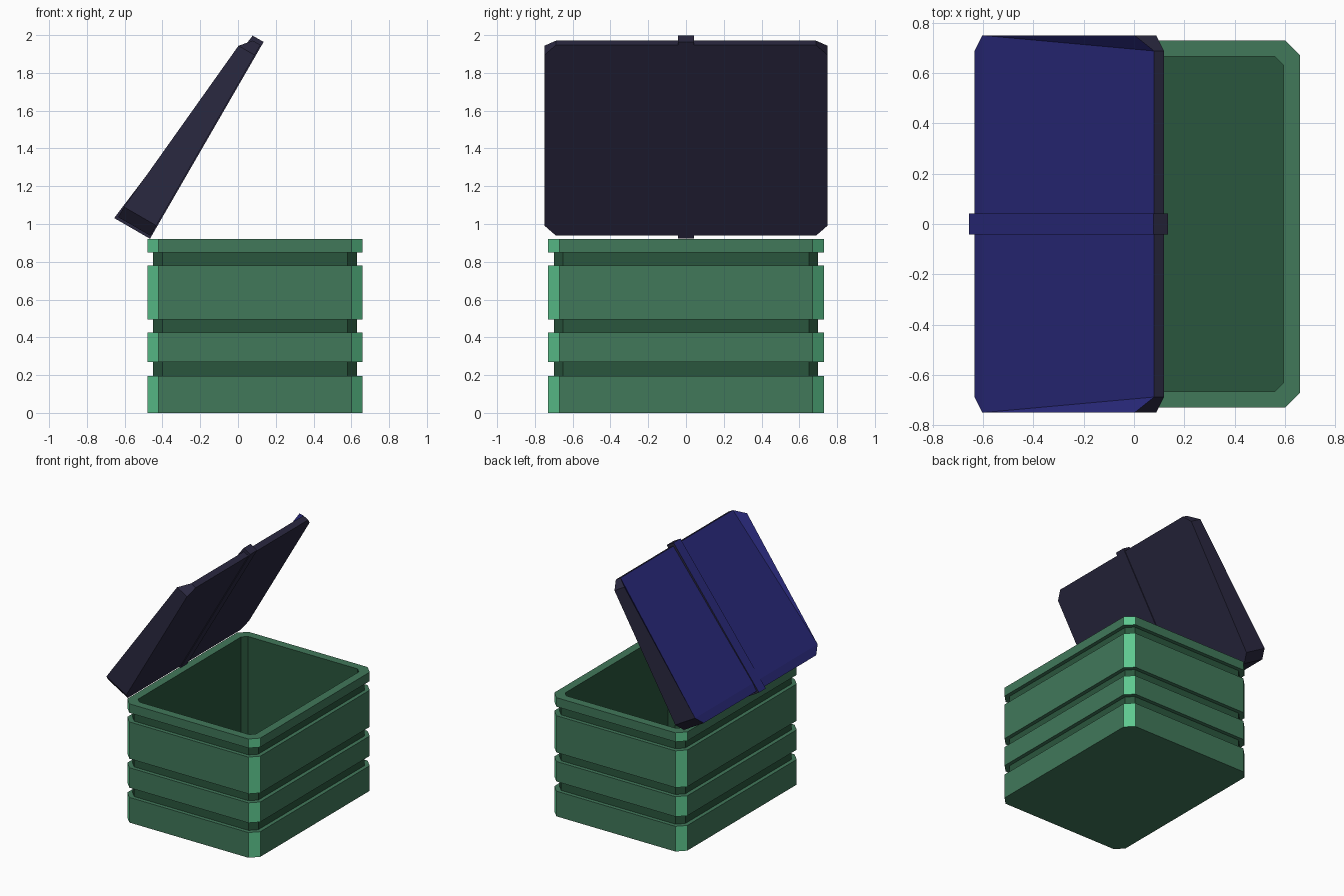
import bpy, bmesh, math
from mathutils import Vector

if "Cube" in bpy.data.objects:
    bpy.data.objects.remove(bpy.data.objects["Cube"])


def mat(name, rgb):
    m = bpy.data.materials.new(name)
    lin = [((c / 255 + 0.055) / 1.055) ** 2.4 for c in rgb]
    m.diffuse_color = (*lin, 1)
    m.use_nodes = True
    m.node_tree.nodes["Principled BSDF"].inputs["Base Color"].default_value = m.diffuse_color
    return m


GREEN = mat("mid green", (65, 120, 90))
DARK = mat("dark green", (42, 86, 61))
LIGHT = mat("light green", (94, 200, 144))
BLUE = mat("deep blue", (42, 42, 124))
NAVY = mat("dark navy", (42, 40, 64))


def finish(bm, name, mats):
    bmesh.ops.recalc_face_normals(bm, faces=bm.faces)
    me = bpy.data.meshes.new(name)
    bm.to_mesh(me)
    bm.free()
    for m in mats:
        me.materials.append(m)
    ob = bpy.data.objects.new(name, me)
    bpy.context.collection.objects.link(ob)
    return ob


def outline(x0, x1, y, c):
    """Rectangle with cut corners; every second edge is a corner cut."""
    return [(x0 + c, -y), (x1 - c, -y), (x1, -y + c), (x1, y - c),
            (x1 - c, y), (x0 + c, y), (x0, y - c), (x0, -y + c)]


# Box: stacked rings up the outside, over the rim and down the inside
G, R = (0.03, 0.05), (0.0, 0.06)          # (inset, corner cut) of groove and ridge
rings = [(0, *R)]
for z0, z1 in ((0.195, 0.27), (0.425, 0.495), (0.78, 0.85)):
    rings += [(z0, *R), (z0, *G), (z1, *G), (z1, *R)]
rings += [(0.92, *R), (0.92, 0.065, 0.035), (0.06, 0.065, 0.035)]

bm = bmesh.new()
loops = [[bm.verts.new((x, y, z)) for x, y in outline(-0.48 + i, 0.66 - i, 0.73 - i, c)]
         for z, i, c in rings]
bm.faces.new(loops[0])
bm.faces.new(loops[-1]).material_index = 1
for k in range(len(loops) - 1):
    (z0, i0, _), (z1, i1, _) = rings[k], rings[k + 1]
    upright = i0 == i1
    for j in range(8):
        n = (j + 1) % 8
        f = bm.faces.new((loops[k][j], loops[k][n], loops[k + 1][n], loops[k + 1][j]))
        if upright and i0 > 0:
            f.material_index = 1          # grooves and inside walls
        elif upright and j % 2:
            f.material_index = 2          # corner strips
finish(bm, "box", [GREEN, DARK, LIGHT])

# Lid space: u runs up the open lid, v is its thickness towards the outside
HINGE = Vector((-0.466, 0, 0.922))
A = math.radians(60)
U = Vector((math.cos(A), 0, math.sin(A)))
V = Vector((-math.sin(A), 0, math.cos(A)))


def lid_point(u, y, v):
    return HINGE + U * u + V * v + Vector((0, y, 0))


# Lid panel: wedge with cut corners
bm = bmesh.new()
pts = outline(0.015, 1.181, 0.75, 0.062)
thick = [0.203, 0.105, 0.052, 0.052, 0.105, 0.203, 0.203, 0.203]
inner = [bm.verts.new(lid_point(u, y, 0.006)) for u, y in pts]
outer = [bm.verts.new(lid_point(u, y, t)) for (u, y), t in zip(pts, thick)]
bm.faces.new(inner)
for j in range(8):
    n = (j + 1) % 8
    bm.faces.new((inner[j], inner[n], outer[n], outer[j]))
tops = [bm.faces.new([outer[i] for i in ids])
        for ids in ((0, 1, 2), (0, 2, 3, 5), (3, 4, 5), (0, 5, 6, 7))]
for f in tops:
    f.material_index = 1
finish(bm, "lid", [NAVY, BLUE])

# Lid strap: narrow wedge around the middle of the lid
bm = bmesh.new()
prof = [(0, 0), (1.203, 0), (1.203, 0.067), (0, 0.219)]
sides = [[bm.verts.new(lid_point(u, y, v)) for u, v in prof] for y in (-0.042, 0.042)]
for s in sides:
    bm.faces.new(s)
for j in range(4):
    n = (j + 1) % 4
    f = bm.faces.new((sides[0][j], sides[0][n], sides[1][n], sides[1][j]))
    f.material_index = 1 if j == 2 else 0
finish(bm, "lid_strap", [NAVY, BLUE])
